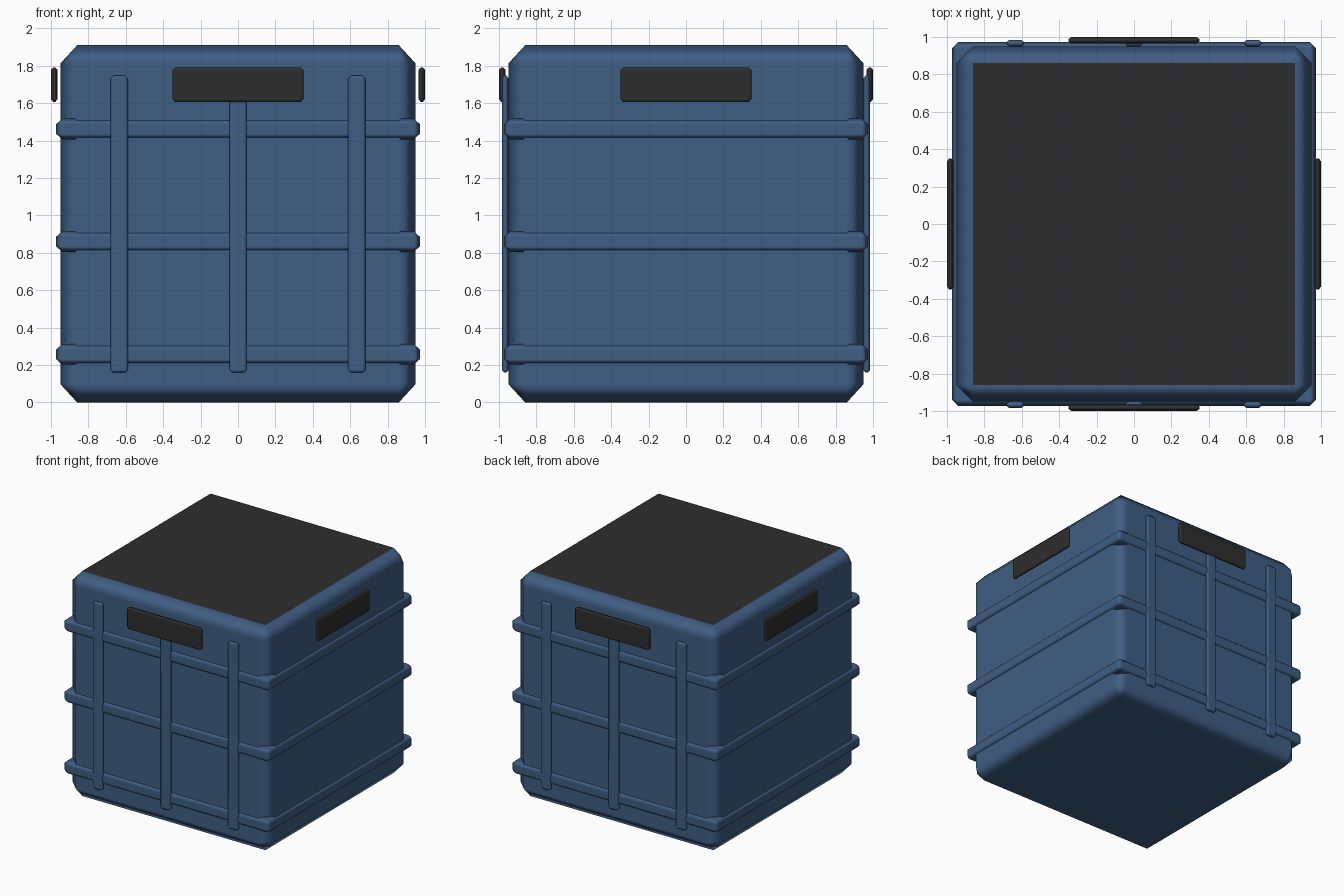
import bpy, bmesh, math
from mathutils import Vector

if "Cube" in bpy.data.objects:
    bpy.data.objects.remove(bpy.data.objects["Cube"])


def material(name, rgb):
    m = bpy.data.materials.new(name)
    m.diffuse_color = (*rgb, 1)
    m.use_nodes = True
    m.node_tree.nodes["Principled BSDF"].inputs["Base Color"].default_value = m.diffuse_color
    return m


BLUE = material("crate_blue", (0.05, 0.112, 0.23))
DARK = material("dark_grey", (0.027, 0.027, 0.027))


def chamfered_box(name, lo, hi, cut, *mats):
    """Box from lo to hi whose edges are chamfered by cut along each axis."""
    lo, hi, cut = Vector(lo), Vector(hi), Vector(cut)
    mid, half = (lo + hi) / 2, (hi - lo) / 2
    bm = bmesh.new()
    for axis in range(3):
        for sx in (-1, 1):
            for sy in (-1, 1):
                for sz in (-1, 1):
                    s = (sx, sy, sz)
                    bm.verts.new([mid[i] + s[i] * (half[i] - (0 if i == axis else cut[i]))
                                  for i in range(3)])
    bmesh.ops.convex_hull(bm, input=bm.verts[:])
    bmesh.ops.dissolve_limit(bm, angle_limit=math.radians(1),
                             verts=bm.verts[:], edges=bm.edges[:])
    bmesh.ops.recalc_face_normals(bm, faces=bm.faces[:])
    me = bpy.data.meshes.new(name)
    bm.to_mesh(me)
    bm.free()
    for m in mats:
        me.materials.append(m)
    ob = bpy.data.objects.new(name, me)
    bpy.context.collection.objects.link(ob)
    # smooth chamfers, flat large faces
    for p in me.polygons:
        p.use_smooth = True
    wn = ob.modifiers.new("weighted_normals", 'WEIGHTED_NORMAL')
    wn.weight = 100
    return ob


# Crate body with a dark flat top
body = chamfered_box("crate_body", (-0.95, -0.95, 0), (0.95, 0.95, 1.91),
                     (0.09, 0.09, 0.098), BLUE, DARK)
for p in body.data.polygons:
    if p.normal.z > 0.99:
        p.material_index = 1

# Horizontal bands around the crate
for i, z in enumerate((0.257, 0.86, 1.462)):
    chamfered_box(f"band_{i + 1}", (-0.973, -0.973, z - 0.055), (0.973, 0.973, z + 0.055),
                  (0.033, 0.033, 0.03), BLUE)

# Vertical ribs on the front and back
for side, s in (("front", -1), ("back", 1)):
    for i, x in enumerate((-0.635, 0, 0.635)):
        y0, y1 = sorted((s * 0.948, s * 0.985))
        chamfered_box(f"{side}_rib_{i + 1}", (x - 0.046, y0, 0.16), (x + 0.046, y1, 1.747),
                      (0.015, 0.012, 0.015), BLUE)

# Grip plates on all four sides
for side, s in (("front", -1), ("back", 1)):
    y0, y1 = sorted((s * 0.965, s * 1.0))
    chamfered_box(f"{side}_grip", (-0.35, y0, 1.607), (0.35, y1, 1.792),
                  (0.015, 0.012, 0.015), DARK)
for side, s in (("left", -1), ("right", 1)):
    x0, x1 = sorted((s * 0.965, s * 1.0))
    chamfered_box(f"{side}_grip", (x0, -0.35, 1.607), (x1, 0.35, 1.792),
                  (0.012, 0.015, 0.015), DARK)
